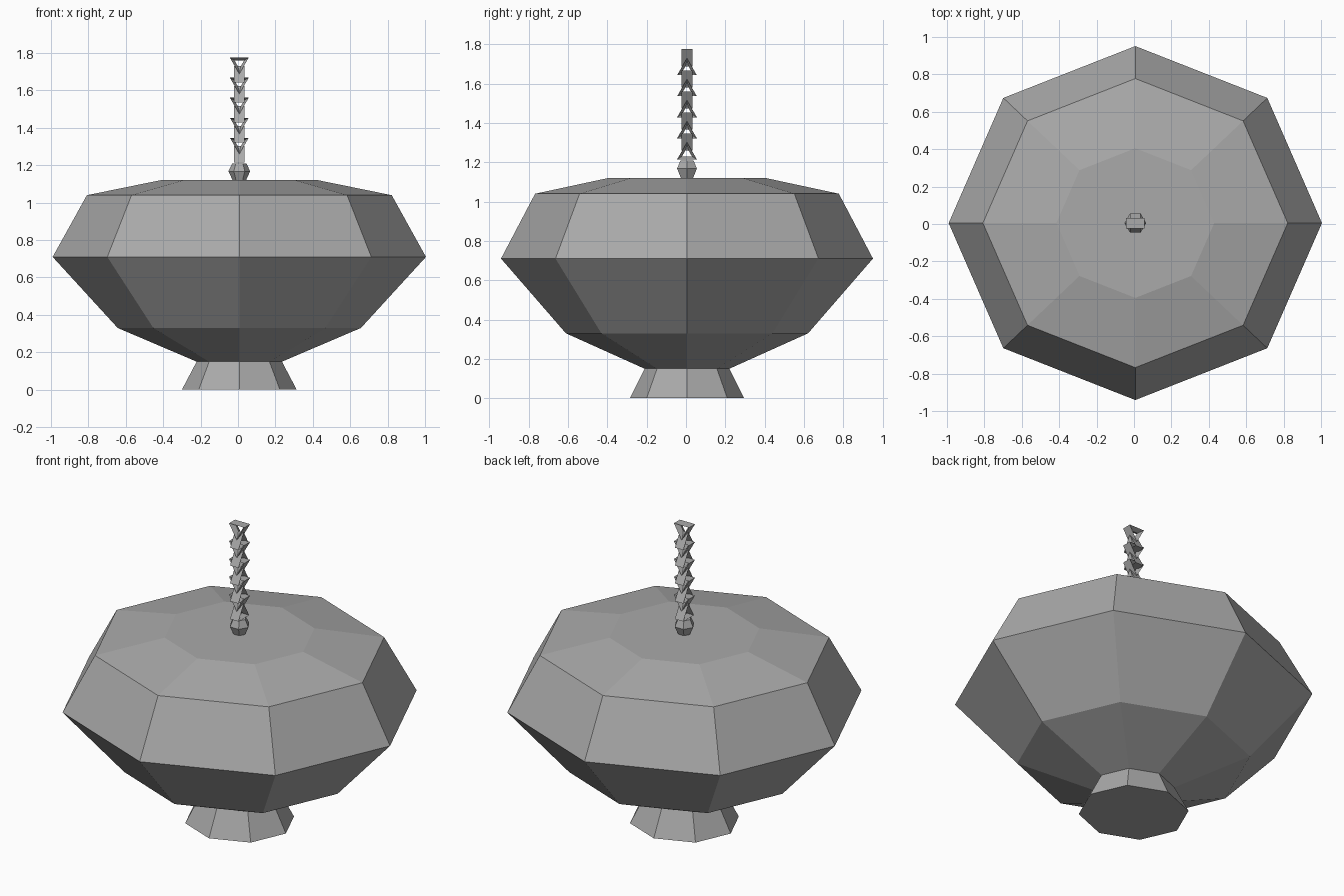
import bpy, bmesh, math
from mathutils import Matrix, Vector

cube = bpy.data.objects.get("Cube")
if cube:
    bpy.data.objects.remove(cube, do_unlink=True)

CENTRE = Vector((0.007, 0.005, 0))

grey = bpy.data.materials.new("plain grey")
grey.use_nodes = True
colour = (0.4, 0.4, 0.4, 1)
grey.diffuse_color = colour
grey.node_tree.nodes["Principled BSDF"].inputs["Base Color"].default_value = colour


def finish(name, bm):
    bmesh.ops.recalc_face_normals(bm, faces=bm.faces[:])
    mesh = bpy.data.meshes.new(name)
    bm.to_mesh(mesh)
    bm.free()
    mesh.materials.append(grey)
    obj = bpy.data.objects.new(name, mesh)
    bpy.context.collection.objects.link(obj)
    return obj


def turned(name, profile, sides, y_scale=1.0):
    """Faceted turned shape from (radius, height) pairs, capped at both ends."""
    bm = bmesh.new()
    rings = []
    for radius, z in profile:
        angles = [math.tau * i / sides for i in range(sides)]
        rings.append([bm.verts.new(CENTRE + Vector((radius * math.cos(a),
                      radius * y_scale * math.sin(a), z))) for a in angles])
    for low, high in zip(rings, rings[1:]):
        for i in range(sides):
            j = (i + 1) % sides
            bm.faces.new((low[i], low[j], high[j], high[i]))
    bm.faces.new(rings[0][::-1])
    bm.faces.new(rings[-1])
    return finish(name, bm)


def chain_link(name, z, turn, flip):
    """Three-sided ring with a wedge section, flat on the outside."""
    bm = bmesh.new()
    section = [(0.058, -0.028), (0.058, 0.028), (0.030, 0)]
    rings = []
    for i in range(3):
        a = math.pi / 2 + math.tau * i / 3 + (math.pi if flip else 0)
        rings.append([bm.verts.new((r * math.cos(a), d, r * math.sin(a)))
                      for r, d in section])
    for i in range(3):
        here, after = rings[i], rings[(i + 1) % 3]
        for k in range(3):
            n = (k + 1) % 3
            bm.faces.new((here[k], after[k], after[n], here[n]))
    place = Matrix.Translation(CENTRE + Vector((0, 0, z)))
    bm.transform(place @ Matrix.Rotation(turn, 4, 'Z'))
    return finish(name, bm)


# Flared foot and faceted bowl with its lid
turned("foot", [(0.307, 0), (0.228, 0.15)], 8, 0.945)
turned("body", [(0.228, 0.15), (0.65, 0.33), (0.998, 0.71),
                (0.815, 1.04), (0.422, 1.12)], 8, 0.948)

# Small knob holding the chain
turned("chain_knob", [(0.036, 1.12), (0.058, 1.168), (0.038, 1.21)], 6)

# Chain of alternating links
for i in range(5):
    drop = 0.107 * i
    chain_link(f"front_link_{i + 1}", 1.746 - drop, 0, True)
    chain_link(f"side_link_{i + 1}", 1.672 - drop, math.pi / 2, False)
